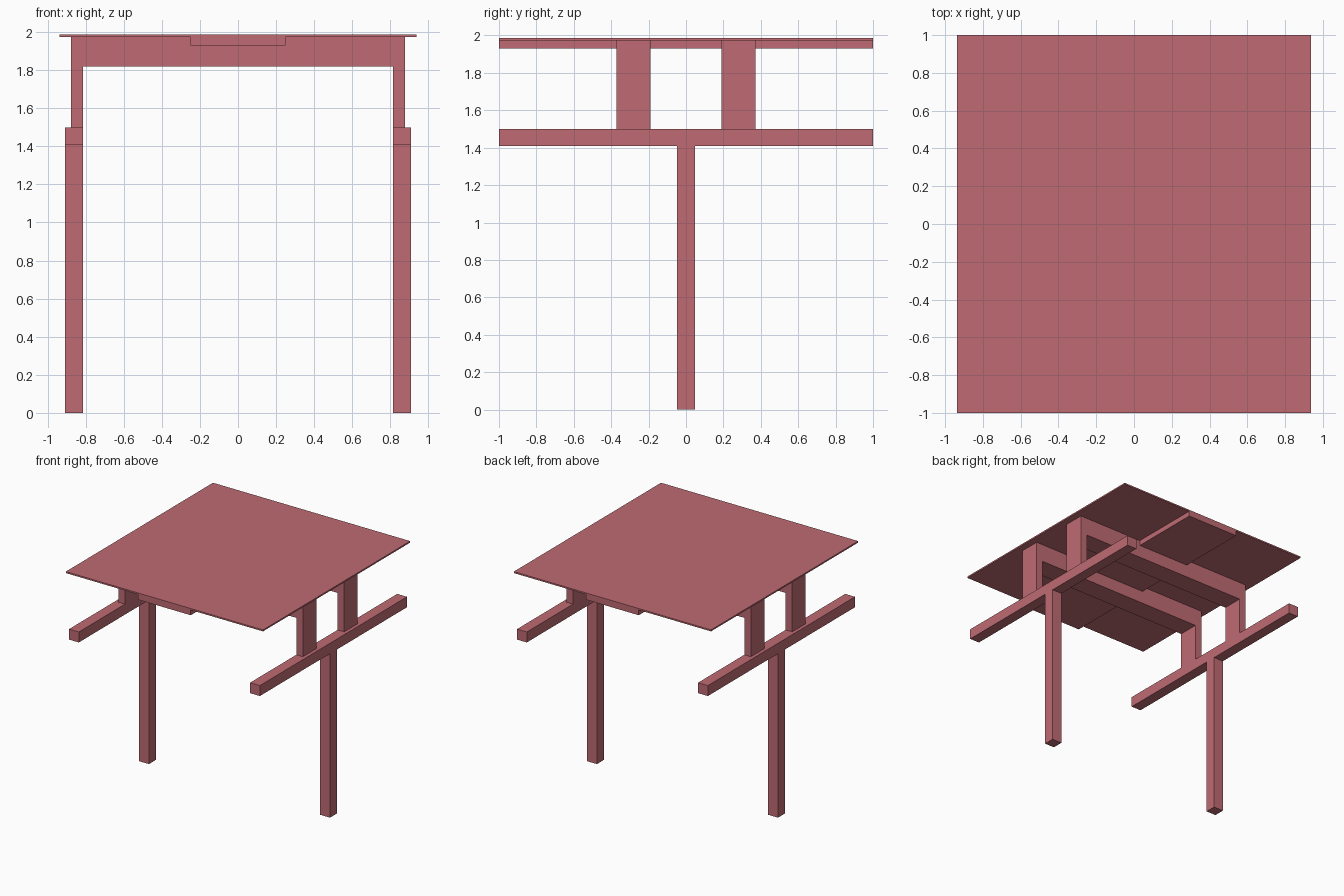
import bpy
import bmesh

cube = bpy.data.objects.get("Cube")
if cube:
    bpy.data.objects.remove(cube, do_unlink=True)

# Single painted finish
paint = bpy.data.materials.new("dusty_red")
paint.use_nodes = True
colour = (0.52, 0.147, 0.171, 1)
paint.diffuse_color = colour
for node in paint.node_tree.nodes:
    if node.type == 'BSDF_PRINCIPLED':
        node.inputs["Base Color"].default_value = colour


def prism(name, outline, y0, y1):
    """Extrude an x-z outline from y0 to y1."""
    bm = bmesh.new()
    face = bm.faces.new([bm.verts.new((x, y0, z)) for x, z in outline])
    out = bmesh.ops.extrude_face_region(bm, geom=[face])
    moved = [v for v in out["geom"] if isinstance(v, bmesh.types.BMVert)]
    bmesh.ops.translate(bm, verts=moved, vec=(0, y1 - y0, 0))
    bmesh.ops.recalc_face_normals(bm, faces=bm.faces)
    mesh = bpy.data.meshes.new(name)
    bm.to_mesh(mesh)
    bm.free()
    mesh.materials.append(paint)
    obj = bpy.data.objects.new(name, mesh)
    bpy.context.collection.objects.link(obj)
    return obj


def box(name, x0, x1, y0, y1, z0, z1):
    return prism(name, [(x0, z0), (x1, z0), (x1, z1), (x0, z1)], y0, y1)


# Main levels and widths
RAIL_LOW, RAIL_TOP = 1.41, 1.50
BEAM_LOW, BOARD_LOW, BOARD_TOP = 1.818, 1.974, 1.987
INNER, FRAME_OUT, RAIL_OUT = 0.815, 0.878, 0.908

# Thin top and the plank under it
box("table_top", -0.938, 0.938, -1, 1, BOARD_LOW, BOARD_TOP)
box("centre_plank", -0.25, 0.25, -1, 1, 1.929, BOARD_LOW)

# Upside-down U frames carrying the top
half = [(FRAME_OUT, BOARD_LOW), (FRAME_OUT, RAIL_TOP),
        (INNER, RAIL_TOP), (INNER, BEAM_LOW)]
outline = half + [(-x, z) for x, z in reversed(half)]
for name, y in (("front_frame", -0.281), ("back_frame", 0.281)):
    prism(name, outline, y - 0.091, y + 0.091)

# Long side rails on one leg each
for side, s in (("left", 1), ("right", -1)):
    x0, x1 = sorted((s * INNER, s * RAIL_OUT))
    box(side + "_rail", x0, x1, -1, 1, RAIL_LOW, RAIL_TOP)
    box(side + "_leg", x0, x1, -0.047, 0.047, 0, RAIL_LOW)
